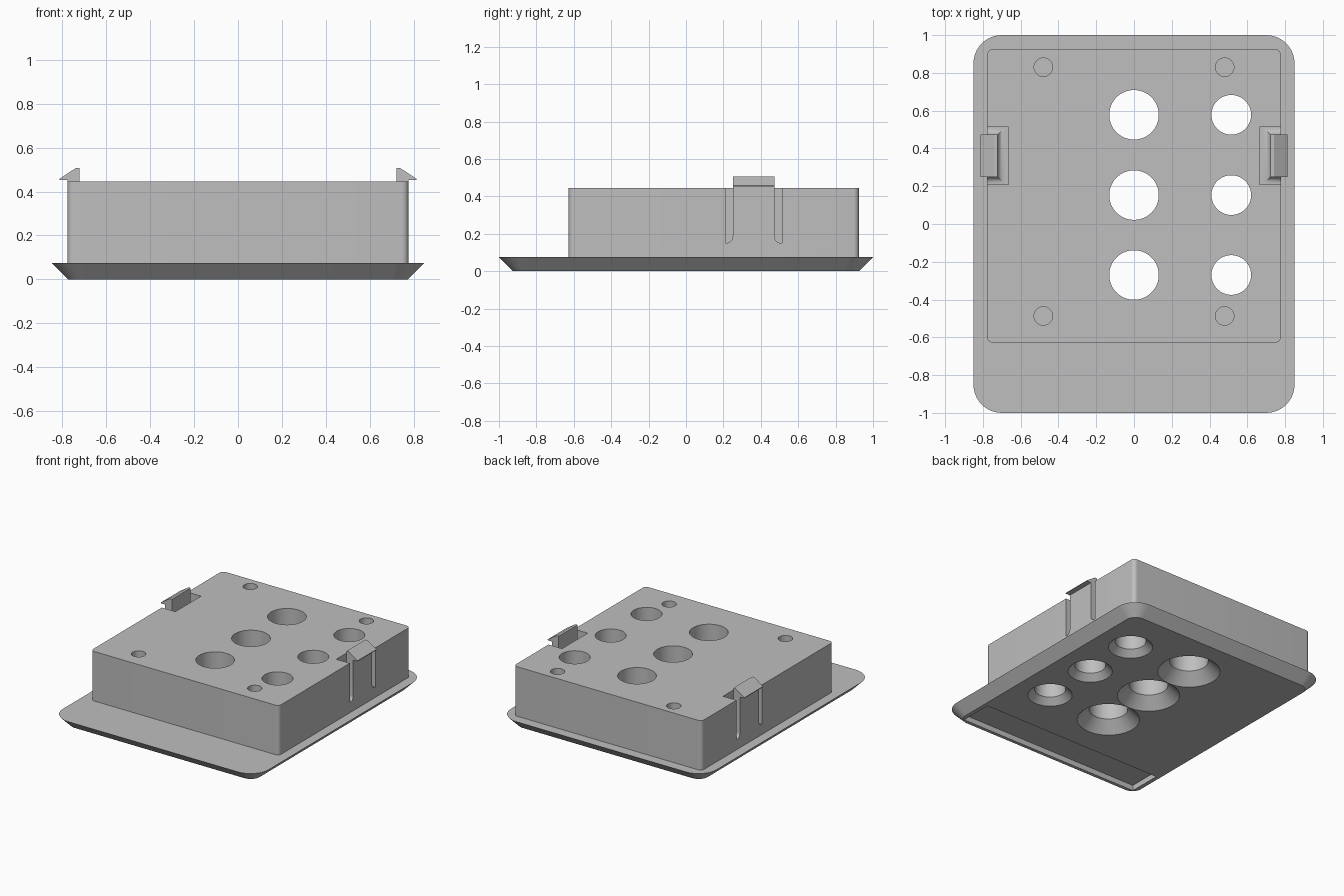
import bpy, bmesh, math

if "Cube" in bpy.data.objects:
    bpy.data.objects.remove(bpy.data.objects["Cube"])

grey = bpy.data.materials.new("grey plastic")
grey.diffuse_color = (0.52, 0.52, 0.52, 1)
grey.use_nodes = True
grey.node_tree.nodes["Principled BSDF"].inputs["Base Color"].default_value = grey.diffuse_color


def loft(name, rings, cap_start=True):
    """Skin a stack of closed rings with equal point counts."""
    bm = bmesh.new()
    loops = [[bm.verts.new(p) for p in ring] for ring in rings]
    n = len(loops[0])
    for a, b in zip(loops, loops[1:]):
        for i in range(n):
            j = (i + 1) % n
            bm.faces.new((a[i], a[j], b[j], b[i]))
    if cap_start:
        bm.faces.new(loops[0][::-1])
    bm.faces.new(loops[-1])
    bmesh.ops.recalc_face_normals(bm, faces=bm.faces)
    me = bpy.data.meshes.new(name)
    bm.to_mesh(me)
    bm.free()
    me.materials.append(grey)
    ob = bpy.data.objects.new(name, me)
    bpy.context.collection.objects.link(ob)
    return ob


def rect(x0, x1, y0, y1, z):
    return [(x0, y0, z), (x1, y0, z), (x1, y1, z), (x0, y1, z)]


def rounded(x, y0, y1, r, z, steps=10):
    """Rounded rectangle, symmetric in x."""
    pts = []
    corners = [(x - r, y1 - r), (r - x, y1 - r), (r - x, y0 + r), (x - r, y0 + r)]
    for k, (cx, cy) in enumerate(corners):
        for i in range(steps + 1):
            a = math.pi / 2 * (k + i / steps)
            pts.append((cx + r * math.cos(a), cy + r * math.sin(a), z))
    return pts


def turned(name, x, y, profile, n=64):
    """Round cutter from (radius, z) pairs."""
    return loft(name, [[(x + r * math.cos(2 * math.pi * i / n),
                         y + r * math.sin(2 * math.pi * i / n), z)
                        for i in range(n)] for r, z in profile])


def smooth(ob):
    bpy.ops.object.select_all(action='DESELECT')
    ob.select_set(True)
    bpy.context.view_layer.objects.active = ob
    bpy.ops.object.shade_smooth_by_angle(angle=math.radians(30))


PLATE, TOP = 0.075, 0.445

# Chamfered face plate with the raised block on it
housing = loft("housing", [
    rounded(0.775, -0.925, 0.925, 0.075, 0),
    rounded(0.85, -1, 1, 0.15, PLATE),
    rounded(0.777, -0.628, 0.925, 0.03, PLATE),
    rounded(0.777, -0.628, 0.925, 0.03, TOP),
])

cutters = []
# Countersunk through holes: a large and a small column
for x, r, sink in ((0, 0.131, 0.08), (0.515, 0.105, 0.045)):
    for y in (0.578, 0.153, -0.27):
        cutters.append(turned("hole_cutter", x, y, [
            (r + sink + 0.05, -0.05), (r, sink), (r, 0.6)]))
# Blind screw holes
for x in (-0.48, 0.48):
    for y in (0.83, -0.487):
        cutters.append(turned("screw_cutter", x, y, [(0.049, 0.2), (0.049, 0.6)], 32))
# Shallow label recess underneath
cutters.append(loft("recess_cutter", [
    rect(-0.745, 0.745, -0.9, -0.655, -0.1), rect(-0.745, 0.745, -0.9, -0.655, 0.04)]))
# Channels around the clips
for s in (-1, 1):
    xs = sorted((s * 0.665, s * 0.9))
    cutters.append(loft("channel_cutter", [
        rect(*xs, 0.21, 0.513, 0.15), rect(*xs, 0.21, 0.513, 0.6)]))

for c in cutters:
    mod = housing.modifiers.new("cut", 'BOOLEAN')
    mod.operation = 'DIFFERENCE'
    mod.solver = 'EXACT'
    mod.object = c
bpy.context.view_layer.objects.active = housing
for mod in list(housing.modifiers):
    bpy.ops.object.modifier_apply(modifier=mod.name)
for c in cutters:
    bpy.data.objects.remove(c, do_unlink=True)
smooth(housing)

# Snap clips: filleted foot, straight arm, barbed hook
FILLET = 0.036
for side, s in (("left", -1), ("right", 1)):
    rings = []
    for i in range(9):
        a = math.pi / 2 * i / 8
        e, z = FILLET * (1 - math.sin(a)), 0.15 + FILLET * (1 - math.cos(a))
        rings.append(rect(s * (0.722 - e), s * 0.777, 0.25 - e, 0.473 + e, z))
    for x, z in ((0.777, 0.452), (0.813, 0.453), (0.813, 0.458), (0.74, 0.506)):
        rings.append(rect(s * 0.722, s * x, 0.25, 0.473, z))
    smooth(loft(side + "_clip", rings, cap_start=False))
